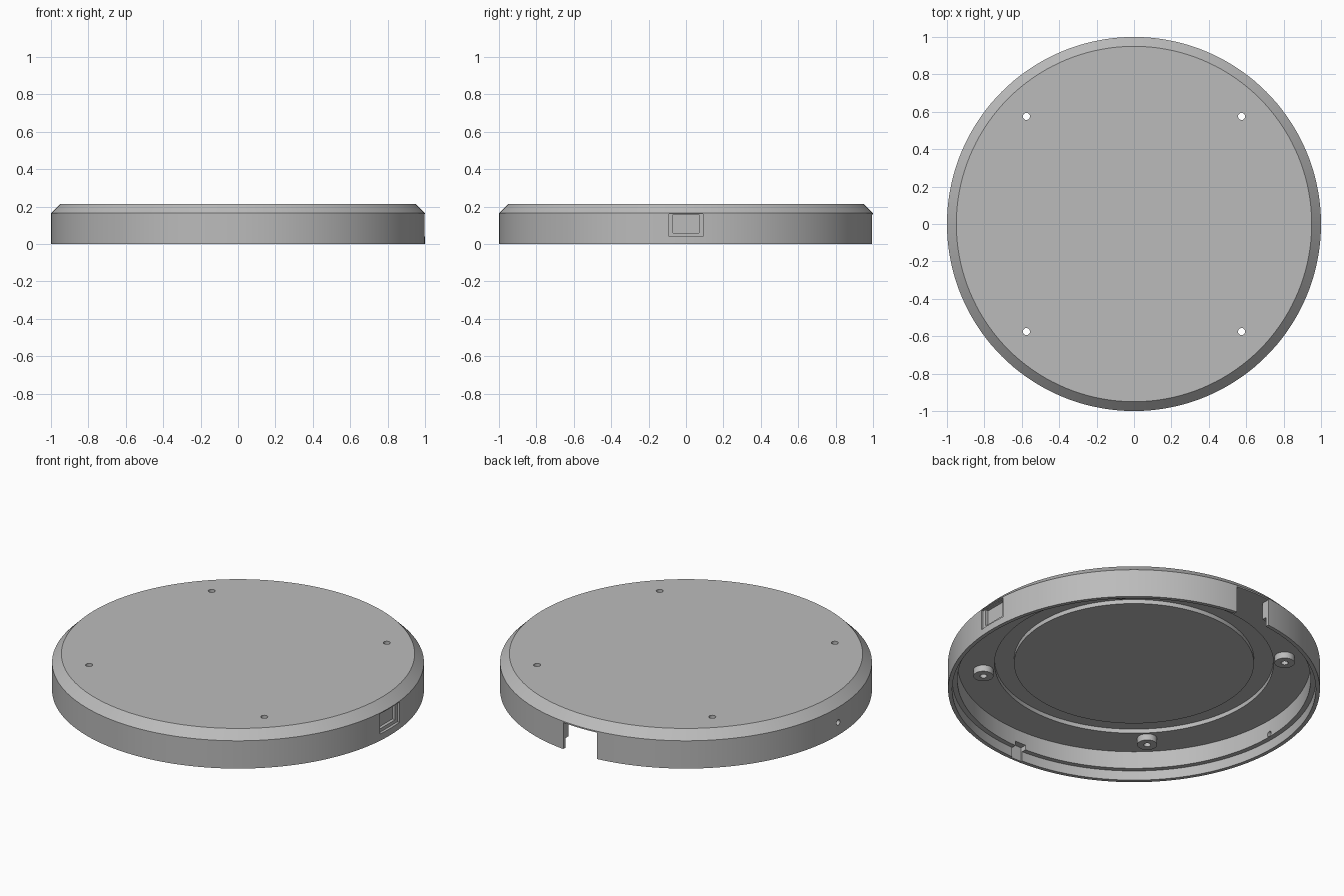
import bpy, bmesh, math
from mathutils import Matrix, Vector

cube = bpy.data.objects.get("Cube")
if cube:
    bpy.data.objects.remove(cube, do_unlink=True)

grey = bpy.data.materials.new("plain grey")
grey.use_nodes = True
COLOUR = (0.5, 0.5, 0.5, 1)
grey.diffuse_color = COLOUR
grey.node_tree.nodes["Principled BSDF"].inputs["Base Color"].default_value = COLOUR


def finish(name, bm):
    bmesh.ops.recalc_face_normals(bm, faces=bm.faces)
    mesh = bpy.data.meshes.new(name)
    bm.to_mesh(mesh)
    bm.free()
    mesh.materials.append(grey)
    obj = bpy.data.objects.new(name, mesh)
    bpy.context.collection.objects.link(obj)
    return obj


def lathe(name, profile, steps, centre=(0, 0, 0), closed=False):
    """Revolve a radius/height profile around z."""
    bm = bmesh.new()
    verts = [bm.verts.new((r, 0, z)) for r, z in profile]
    pairs = list(zip(verts, verts[1:]))
    if closed:
        pairs.append((verts[-1], verts[0]))
    edges = [bm.edges.new(p) for p in pairs]
    bmesh.ops.spin(bm, geom=verts + edges, axis=(0, 0, 1), cent=(0, 0, 0),
                   angle=math.tau, steps=steps)
    bmesh.ops.remove_doubles(bm, verts=bm.verts, dist=1e-5)
    bmesh.ops.translate(bm, verts=bm.verts, vec=centre)
    return finish(name, bm)


def box(name, low, high):
    low, high = Vector(low), Vector(high)
    bm = bmesh.new()
    bmesh.ops.create_cube(bm, size=1, matrix=Matrix.Translation((low + high) / 2)
                          @ Matrix.Diagonal((high - low).to_4d()))
    return finish(name, bm)


def rod(name, centre, radius, depth, turn=Matrix()):
    bm = bmesh.new()
    bmesh.ops.create_cone(bm, cap_ends=True, segments=24, radius1=radius,
                          radius2=radius, depth=depth,
                          matrix=Matrix.Translation(centre) @ turn)
    return finish(name, bm)


def smooth(obj):
    obj.data.shade_smooth()
    obj.data.set_sharp_from_angle(angle=math.radians(30))


# Hollow cover: grooved ceiling, stepped rim and chamfered top edge
CEILING, LEDGE, TOP = 0.16, 0.057, 0.215
cover = lathe("cover_shell", [
    (0, CEILING), (0.645, CEILING), (0.645, 0.185), (0.75, 0.185),
    (0.75, CEILING), (0.95, CEILING), (0.95, LEDGE), (0.978, LEDGE),
    (0.978, 0), (1, 0), (1, 0.165), (0.95, TOP), (0, TOP)], 144)

# Openings: rear notch, stepped side pocket, inner front slot, side pin hole
cutters = [
    box("rear_notch_cutter", (-0.11, 0.85, -0.1), (0.11, 1.1, 0.157)),
    box("pocket_frame_cutter", (0.983, -0.09, 0.04), (1.1, 0.09, CEILING)),
    box("pocket_cutter", (0.965, -0.07, 0.06), (1.1, 0.07, 0.159)),
    box("front_slot_cutter", (-0.035, -0.986, -0.1), (0.035, -0.9, 0.085)),
    rod("pin_hole_cutter", (-0.97, 0, 0.075), 0.016, 0.2,
        Matrix.Rotation(math.pi / 2, 4, "Y")),
]

# Screw bosses under the ceiling, with holes through the top
for x in (-0.575, 0.575):
    for y in (-0.575, 0.575):
        boss = lathe("screw_boss", [(0.019, 0.122), (0.054, 0.122),
                                    (0.054, CEILING), (0.019, CEILING)],
                     32, (x, y, 0), closed=True)
        smooth(boss)
        cutters.append(rod("screw_hole_cutter", (x, y, 0.2), 0.019, 0.2))

# Cut the openings and discard the cutters
for cutter in cutters:
    cutter.hide_render = True
    mod = cover.modifiers.new(cutter.name, "BOOLEAN")
    mod.operation = "DIFFERENCE"
    mod.solver = "EXACT"
    mod.object = cutter
graph = bpy.context.evaluated_depsgraph_get()
cover_mesh = bpy.data.meshes.new_from_object(cover.evaluated_get(graph))
cover.modifiers.clear()
cover.data = cover_mesh
for cutter in cutters:
    bpy.data.objects.remove(cutter, do_unlink=True)
smooth(cover)
